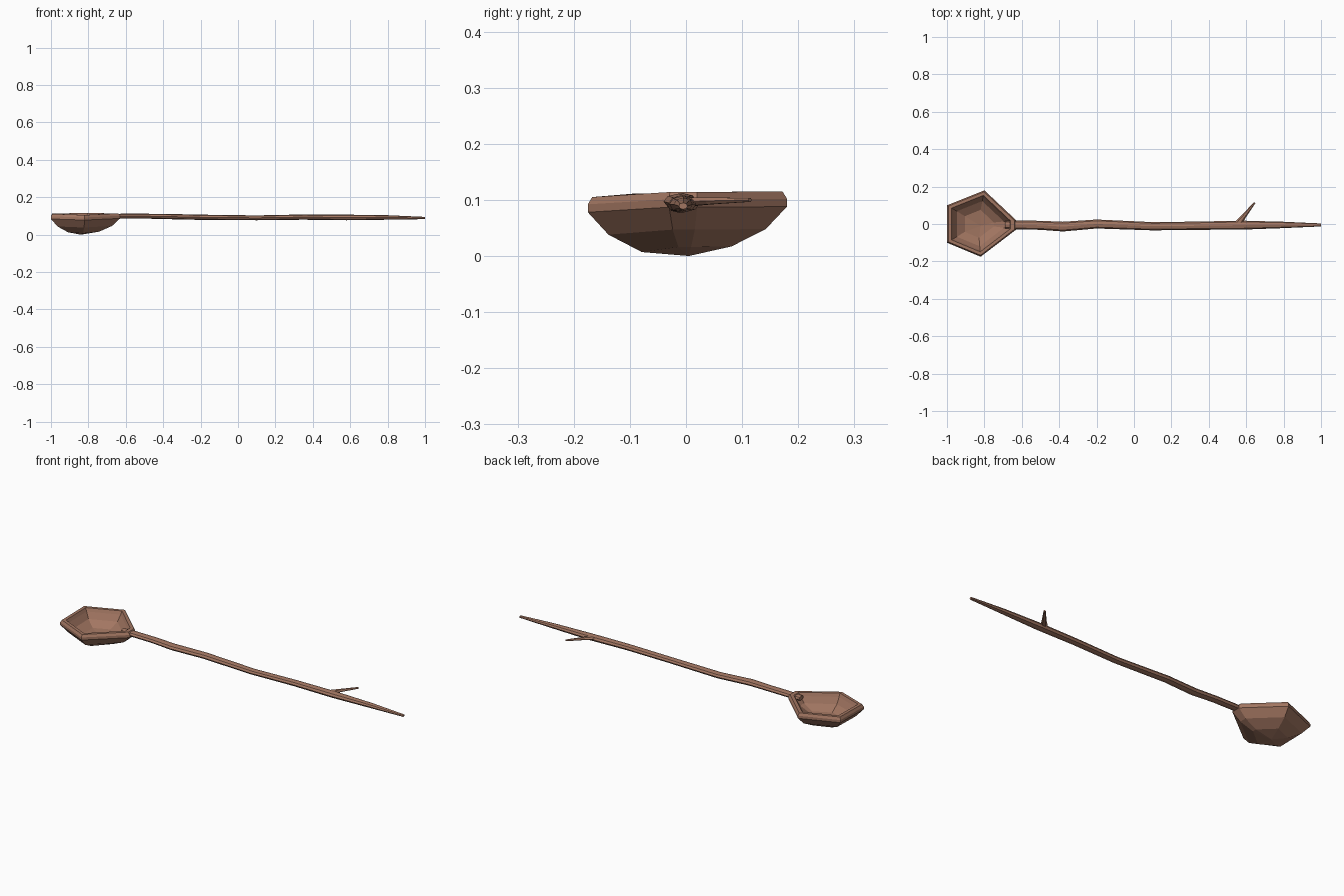
import bpy, bmesh, math
from mathutils import Vector

if "Cube" in bpy.data.objects:
    bpy.data.objects.remove(bpy.data.objects["Cube"])

wood = bpy.data.materials.new("brown_wood")
wood.diffuse_color = (0.36, 0.18, 0.12, 1)
wood.use_nodes = True
wood.node_tree.nodes["Principled BSDF"].inputs["Base Color"].default_value = wood.diffuse_color


def loft(name, rings, start_tip=None, end_tip=None):
    """Skin a list of rings; close each end with a point or a flat cap."""
    bm = bmesh.new()
    loops = [[bm.verts.new(p) for p in r] for r in rings]
    n = len(loops[0])
    for a, b in zip(loops, loops[1:]):
        for i in range(n):
            j = (i + 1) % n
            bm.faces.new((a[i], a[j], b[j], b[i]))
    for loop, tip in ((loops[0], start_tip), (loops[-1], end_tip)):
        if tip is None:
            bm.faces.new(loop)
        else:
            t = bm.verts.new(tip)
            for i in range(n):
                bm.faces.new((loop[i], loop[(i + 1) % n], t))
    bmesh.ops.recalc_face_normals(bm, faces=bm.faces)
    me = bpy.data.meshes.new(name)
    bm.to_mesh(me)
    bm.free()
    me.materials.append(wood)
    ob = bpy.data.objects.new(name, me)
    bpy.context.collection.objects.link(ob)
    return ob


def stick(name, stations, sides):
    """Tapered branch through (x, y, z, width radius, height radius) stations."""
    pts = [Vector(s[:3]) for s in stations]
    rings = []
    for k, s in enumerate(stations):
        d = (pts[min(k + 1, len(pts) - 1)] - pts[max(k - 1, 0)]).normalized()
        side = Vector((0, 0, 1)).cross(d).normalized()
        up = d.cross(side)
        rings.append([pts[k] + side * s[3] * math.cos(2 * math.pi * i / sides)
                      + up * s[4] * math.sin(2 * math.pi * i / sides)
                      for i in range(sides)])
    return loft(name, rings)


# Bowl: carved pentagon with a blunt corner at the handle
outline = [(-1.0, 0.10), (-1.0, -0.10), (-0.82, -0.175),
           (-0.63, -0.03), (-0.63, 0.02), (-0.80, 0.18)]
tilt = [0, -0.003, -0.009, 0, 0, 0.001]
cx, cy = -0.835, 0.0


def bowl_ring(scale, z):
    return [(cx + (x - cx) * scale, cy + (y - cy) * scale, z + t)
            for (x, y), t in zip(outline, tilt)]


profile = [(0.45, 0.016), (0.79, 0.047), (1.0, 0.087), (1.0, 0.101), (0.955, 0.114),
           (0.85, 0.114), (0.80, 0.097), (0.68, 0.066), (0.42, 0.039)]
loft("bowl", [bowl_ring(s, z) for s, z in profile],
     (-0.84, 0.005, 0.0), (-0.82, -0.01, 0.029))

# Handle: slightly crooked branch, thinning towards the end
stick("handle", [
    (-0.69, -0.004, 0.098, 0.020, 0.012),
    (-0.62, -0.005, 0.099, 0.024, 0.013),
    (-0.50, -0.007, 0.099, 0.024, 0.013),
    (-0.38, -0.014, 0.097, 0.026, 0.014),
    (-0.20, 0.000, 0.093, 0.024, 0.014),
    (0.10, -0.012, 0.090, 0.022, 0.013),
    (0.35, -0.009, 0.094, 0.022, 0.014),
    (0.58, -0.006, 0.092, 0.024, 0.015),
    (0.80, -0.005, 0.092, 0.017, 0.012),
    (1.00, -0.005, 0.089, 0.008, 0.006)], 8)

# Twig: short side shoot near the handle end
stick("twig", [
    (0.555, 0.000, 0.096, 0.020, 0.009),
    (0.588, 0.042, 0.098, 0.012, 0.007),
    (0.645, 0.114, 0.100, 0.005, 0.004)], 6)
